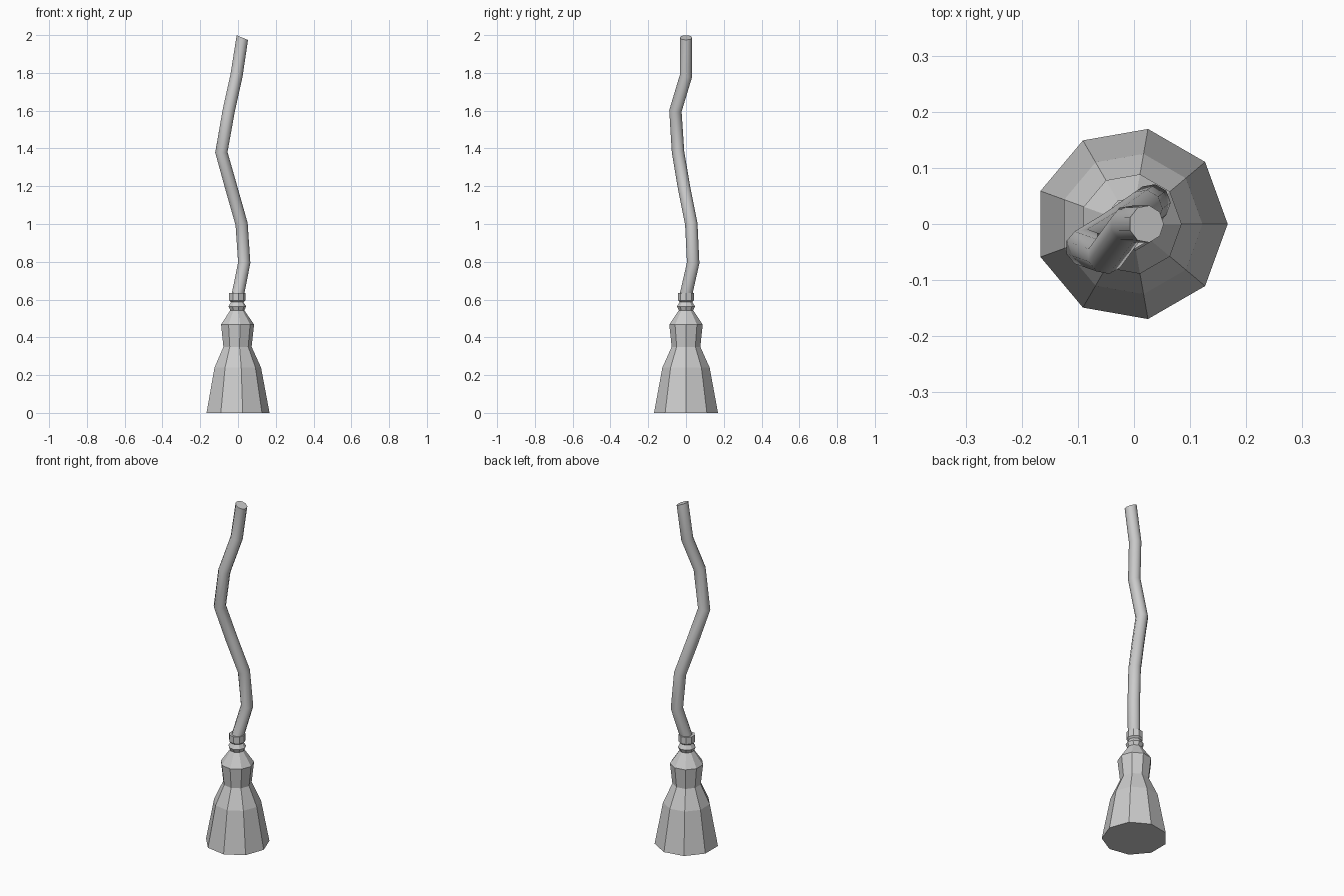
import bpy, math
from mathutils import Vector, Matrix

if "Cube" in bpy.data.objects:
    bpy.data.objects.remove(bpy.data.objects["Cube"])

SIDES = 9
AXIS_X = -0.005


def make_mesh(name, rings):
    """Skin a list of equal-sized vertex rings and cap both ends."""
    n = SIDES
    verts = [v for ring in rings for v in ring]
    faces = [(i * n + j, i * n + (j + 1) % n, (i + 1) * n + (j + 1) % n, (i + 1) * n + j)
             for i in range(len(rings) - 1) for j in range(n)]
    faces.append(tuple(reversed(range(n))))
    faces.append(tuple(range(len(verts) - n, len(verts))))
    mesh = bpy.data.meshes.new(name)
    mesh.from_pydata(verts, [], faces)
    mesh.update()
    obj = bpy.data.objects.new(name, mesh)
    bpy.context.collection.objects.link(obj)
    return obj


def circle(center, radius, normal=Vector((0, 0, 1))):
    rot = Vector((0, 0, 1)).rotation_difference(normal)
    return [Vector(center) + rot @ Vector((radius * math.cos(a), radius * math.sin(a), 0))
            for a in (2 * math.pi * k / SIDES for k in range(SIDES))]


def lathe(name, profile):
    return make_mesh(name, [circle((AXIS_X, 0, z), r) for r, z in profile])


# Bristle head, flared at the foot and pinched at the waist
lathe("bristles", [(0.172, 0), (0.127, 0.24), (0.077, 0.35), (0.09, 0.468), (0.037, 0.545)])

# Binding: lower ring and upper collar
lathe("binding", [(0.037, 0.54), (0.048, 0.564), (0.034, 0.587), (0.044, 0.596), (0.044, 0.636)])

# Crooked handle swept along a bent path
path = [Vector(p) for p in [
    (-0.005, -0.004, 0.61), (0.032, 0.038, 0.795), (0.018, 0.028, 1.0),
    (-0.036, -0.01, 1.19), (-0.089, -0.042, 1.38), (-0.050, -0.056, 1.6),
    (-0.009, 0.0, 1.785), (0.022, 0.0, 1.987)]]
rings = []
for i, p in enumerate(path):
    before = (p - path[i - 1]).normalized() if i else (path[1] - p).normalized()
    after = (path[i + 1] - p).normalized() if i < len(path) - 1 else before
    normal = (before + after).normalized()
    if i == len(path) - 1:
        normal = Vector((0.38, 0, 0.92)).normalized()  # slanted cut at the tip
    rings.append(circle(p, 0.0335, normal))
handle = make_mesh("handle", rings)

# Smooth round the stick, keep the cut ends sharp
bpy.context.view_layer.objects.active = handle
handle.select_set(True)
bpy.ops.object.shade_smooth_by_angle(angle=math.radians(50))
